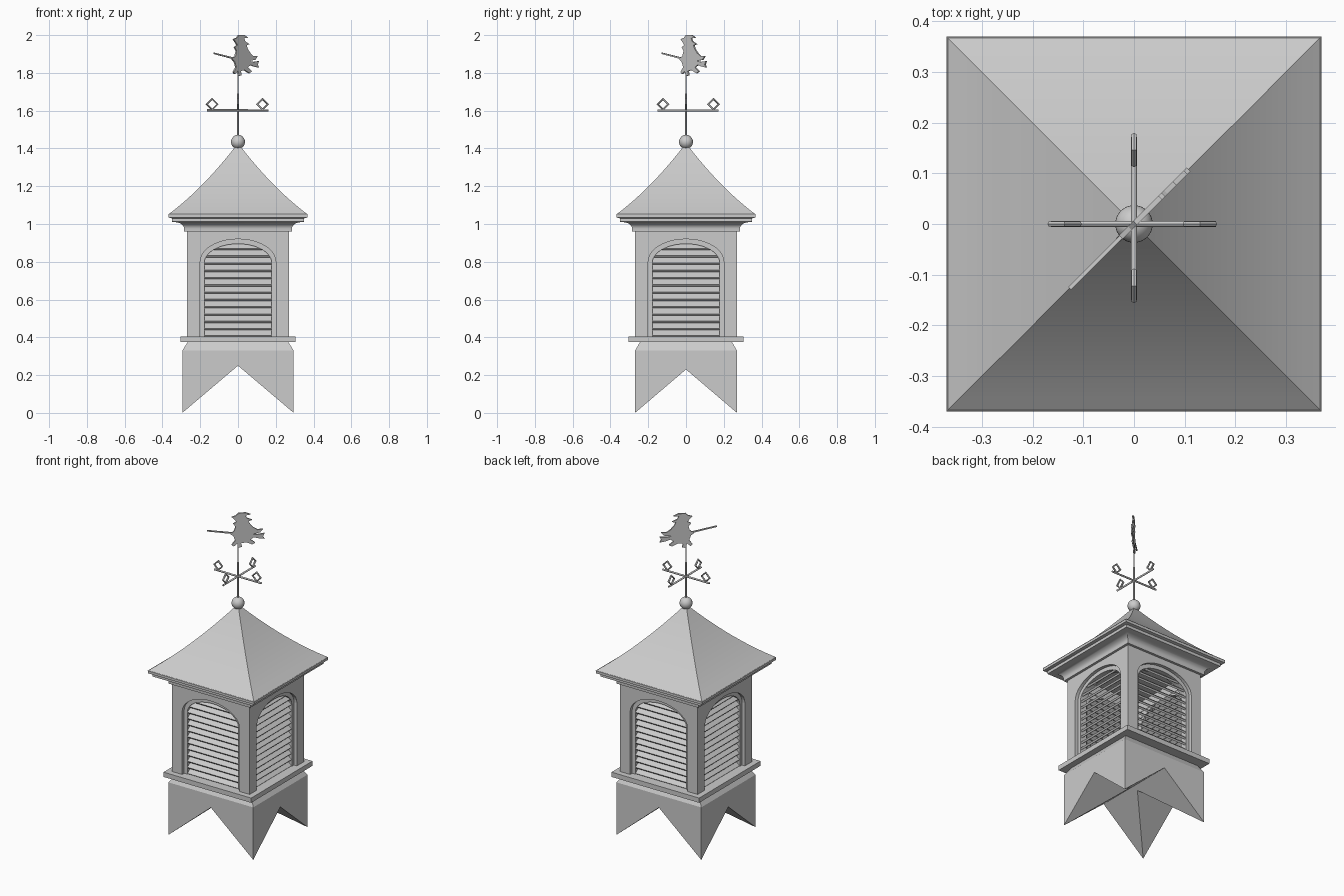
import bpy, bmesh
from math import radians, pi, cos, sin, sqrt
from mathutils import Matrix, Vector

if "Cube" in bpy.data.objects:
    bpy.data.objects.remove(bpy.data.objects["Cube"])


def add_object(name, verts, faces, smooth=False):
    me = bpy.data.meshes.new(name)
    me.from_pydata(verts, [], faces)
    bm = bmesh.new()
    bm.from_mesh(me)
    bmesh.ops.recalc_face_normals(bm, faces=bm.faces)
    bm.to_mesh(me)
    bm.free()
    ob = bpy.data.objects.new(name, me)
    bpy.context.collection.objects.link(ob)
    if smooth:
        smooth_by_angle(ob)
    return ob


def smooth_by_angle(ob):
    bpy.ops.object.select_all(action='DESELECT')
    ob.select_set(True)
    bpy.context.view_layer.objects.active = ob
    bpy.ops.object.shade_smooth_by_angle(angle=radians(30))


def square_loft(name, profile, smooth=False):
    """Square rings (half width, z) joined and capped."""
    verts, faces = [], []
    for h, z in profile:
        verts += [(-h, -h, z), (h, -h, z), (h, h, z), (-h, h, z)]
    n = len(profile)
    for i in range(n - 1):
        for j in range(4):
            k = (j + 1) % 4
            faces.append((4 * i + j, 4 * i + k, 4 * i + 4 + k, 4 * i + 4 + j))
    faces += [(3, 2, 1, 0), tuple(range(4 * n - 4, 4 * n))]
    return add_object(name, verts, faces, smooth)


def prism(name, pts, y0, y1, back=None):
    """Outline in x,z extruded along y."""
    n = len(pts)
    verts = [(x, y0, z) for x, z in pts] + [(x, y1, z) for x, z in (back or pts)]
    faces = [tuple(range(n)), tuple(range(2 * n - 1, n - 1, -1))]
    faces += [(i, (i + 1) % n, n + (i + 1) % n, n + i) for i in range(n)]
    return add_object(name, verts, faces)


def four_sides(ob):
    for i in range(1, 4):
        c = ob.copy()
        c.rotation_euler.z = i * pi / 2
        bpy.context.collection.objects.link(c)


def rod(name, a, b, r):
    a, b = Vector(a), Vector(b)
    bpy.ops.mesh.primitive_cylinder_add(vertices=12, radius=r, depth=(b - a).length,
                                        location=(a + b) / 2)
    ob = bpy.context.object
    ob.name = name
    ob.rotation_euler = (b - a).to_track_quat('Z', 'Y').to_euler()
    smooth_by_angle(ob)
    return ob


def arch_outline(w, half, spring, rise, z0, z1):
    """Panel with an arched opening that is open at the bottom."""
    arch = [(-half * cos(pi * i / 20), spring + rise * sin(pi * i / 20)) for i in range(21)]
    return [(-w, z0), (-half, z0)] + arch + [(half, z0), (w, z0), (w, z1), (-w, z1)]


# Saddle base: cross-gable underside that sits over a roof ridge
X, Y, R = .295, .27, .025
verts = [(-X, -Y, 0), (X, -Y, 0), (X, Y, 0), (-X, Y, 0),
         (0, -Y, .25), (X, 0, .23), (0, Y, .25), (-X, 0, .23), (R, 0, .23), (-R, 0, .23)]
verts += [(x, y, .33) for x, y in ((-X, -Y), (X, -Y), (X, Y), (-X, Y))]
verts += [(x * .89, y * .89, .38) for x, y in ((-X, -Y), (X, -Y), (X, Y), (-X, Y))]
faces = [(4, 1, 8, 2, 6), (4, 0, 9, 3, 6), (1, 5, 8), (5, 2, 8), (0, 7, 9), (7, 3, 9),
         (0, 4, 1, 11, 10), (1, 5, 2, 12, 11), (2, 6, 3, 13, 12), (3, 7, 0, 10, 13),
         (10, 11, 15, 14), (11, 12, 16, 15), (12, 13, 17, 16), (13, 10, 14, 17),
         (14, 15, 16, 17)]
add_object("saddle_base", verts, faces)

# Sill ledge
square_loft("sill_ledge", [(.305, .375), (.305, .405)])

# Walls with arched openings, mitred at the corners
front = arch_outline(.27, .2, .80, .12, .40, .985)
back = [(x * .25 / .27 if abs(x) > .26 else x, z) for x, z in front]
four_sides(prism("arched_wall", front, -.27, -.25, back))

# Inner frames
four_sides(prism("arched_frame", arch_outline(.22, .178, .795, .10, .40, .96), -.25, -.205))

# Louvre slats
bm = bmesh.new()
for i in range(13):
    m = (Matrix.Translation((0, -.226, .42 + i * .0385)) @ Matrix.Rotation(radians(40), 4, 'X')
         @ Matrix.Diagonal((.37, .048, .012, 1)))
    bmesh.ops.create_cube(bm, size=1, matrix=m)
me = bpy.data.meshes.new("louvre_slats")
bm.to_mesh(me)
bm.free()
slats = bpy.data.objects.new("louvre_slats", me)
bpy.context.collection.objects.link(slats)
four_sides(slats)

# Moulded cornice
cove = [(.285 + .05 * (1 - cos(t * pi / 12)), .975 + .035 * sin(t * pi / 12)) for t in range(7)]
square_loft("cornice", [(.26, .96), (.285, .96)] + cove +
            [(.35, 1.012), (.35, 1.03), (.368, 1.034), (.368, 1.052)], True)

# Flared roof
square_loft("roof", [(.37 - .36 * t / 12, 1.05 + .365 * t / 12 - .1 * (t / 12) * (1 - t / 12))
                     for t in range(13)], True)

# Ball and weathervane pole
bpy.ops.mesh.primitive_uv_sphere_add(segments=32, ring_count=16, radius=.037, location=(0, 0, 1.435))
bpy.context.object.name = "ball_finial"
smooth_by_angle(bpy.context.object)
rod("lower_pole", (0, 0, 1.42), (0, 0, 1.69), .006)
rod("upper_pole", (0, 0, 1.68), (0, 0, 1.86), .0035)

# Direction arms with plain open diamond markers
rod("arm_x", (-.164, 0, 1.602), (.162, 0, 1.602), .0055)
rod("arm_y", (0, -.15, 1.602), (0, .172, 1.602), .0055)
for x, y in ((-.137, 0), (.13, 0), (0, -.122), (0, .146)):
    bpy.ops.mesh.primitive_torus_add(major_segments=4, minor_segments=6, major_radius=.028,
                                     minor_radius=.006, location=(x, y, 1.634),
                                     rotation=(pi / 2, 0, pi / 2 if y else 0))
    bpy.context.object.name = "direction_marker"


# Flat rider silhouette on a broom, set on the diagonal
def vane_part(name, pts, t=.005):
    ob = prism(name, [(x / 100 * sqrt(2), z / 100) for x, z in pts], -t, t)
    ob.rotation_euler.z = pi / 4


vane_part("vane_rider", [
    (-2.6, 197.8), (-.8, 198.6), (.2, 200), (3.2, 200), (5.2, 198.7), (3, 198.3), (3.6, 196.6),
    (5.8, 195.2), (4.2, 194.6), (5, 192.5), (6.3, 190.4), (8, 188.8), (10.2, 189), (9, 187),
    (6.2, 186.4), (6.6, 184.4), (5, 183), (7, 180.8), (5.8, 179.8), (3.2, 181.5), (1.2, 181),
    (1.6, 178.8), (.2, 178.3), (-.4, 181), (-1.8, 179.3), (-2.6, 180.4), (-1.2, 183),
    (-2, 186), (-3.2, 187.2), (-1.6, 189), (-1, 191.6), (-2, 193.6), (-.6, 194.7), (-1.5, 196.3)])
vane_part("broom_handle", [(-12.7, 190.7), (7, 185.8), (7, 184.8), (-12.7, 190)], .004)
vane_part("broom_brush", [(6.2, 186.2), (8, 185.8), (10.8, 186.2), (10.2, 184.5), (10.8, 182.8),
                          (8, 183.5), (6.2, 184.4)])
